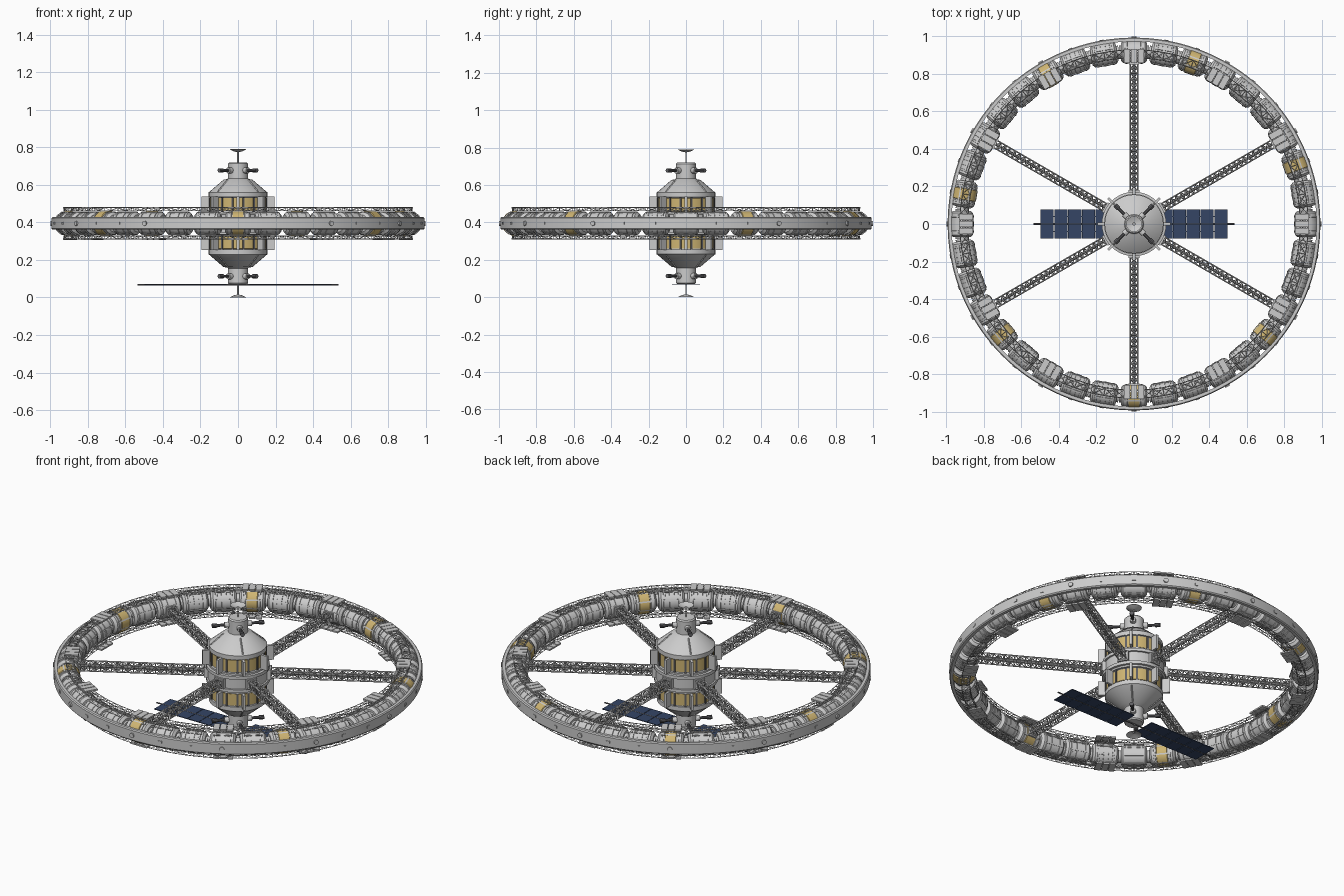
import bpy, bmesh, math
from mathutils import Vector, Matrix
from math import sin, cos, pi, radians

if "Cube" in bpy.data.objects:
    bpy.data.objects.remove(bpy.data.objects["Cube"])

ZC = 0.395  # height of the wheel plane


def material(name, col):
    m = bpy.data.materials.new(name)
    m.diffuse_color = (*col, 1)
    m.use_nodes = True
    m.node_tree.nodes["Principled BSDF"].inputs["Base Color"].default_value = m.diffuse_color
    return m


GOLD = material("window_gold", (0.62, 0.46, 0.17))
BLUE = material("cell_blue", (0.035, 0.06, 0.13))
DARK = material("dark_metal", (0.12, 0.12, 0.13))


def finish(name, bm, mat=None, smooth=False):
    bmesh.ops.recalc_face_normals(bm, faces=bm.faces)
    me = bpy.data.meshes.new(name)
    bm.to_mesh(me)
    bm.free()
    ob = bpy.data.objects.new(name, me)
    bpy.context.collection.objects.link(ob)
    if mat:
        me.materials.append(mat)
    if smooth:
        bpy.context.view_layer.objects.active = ob
        ob.select_set(True)
        bpy.ops.object.shade_smooth_by_angle(angle=radians(30))
        ob.select_set(False)
    return ob


def lathe(bm, profile, n, mat=Matrix(), closed=False):
    """Revolve (radius, height) points about z."""
    rings = [[bm.verts.new(mat @ Vector((r * cos(2 * pi * i / n), r * sin(2 * pi * i / n), h)))
              for i in range(n)] for r, h in profile]
    pairs = list(zip(rings, rings[1:]))
    if closed:
        pairs.append((rings[-1], rings[0]))
    for a, b in pairs:
        for i in range(n):
            j = (i + 1) % n
            bm.faces.new((a[i], a[j], b[j], b[i]))
    if not closed:
        bm.faces.new(rings[0])
        bm.faces.new(rings[-1])


def box(bm, c, s, mat=Matrix()):
    bmesh.ops.create_cube(bm, size=1, matrix=mat @ Matrix.Translation(c) @ Matrix.Diagonal((*s, 1)))


def strut(bm, a, b, r, n=4):
    a, b = Vector(a), Vector(b)
    d = b - a
    m = Matrix.Translation(a) @ d.to_track_quat('Z', 'Y').to_matrix().to_4x4()
    lathe(bm, [(r, 0), (r, d.length)], n, m)


def spin(deg):
    return Matrix.Rotation(radians(deg), 4, 'Z')


def truss(bm, frames, r, thin):
    """Box truss through a list of four-corner frames."""
    for k, (f, g) in enumerate(zip(frames, frames[1:])):
        for i in range(4):
            j = (i + 1) % 4
            strut(bm, f[i], g[i], r)
            strut(bm, f[i], f[j], thin)
            a, b = (f[i], g[j]) if k % 2 else (f[j], g[i])
            strut(bm, a, b, thin)


# Mirror matrix for the lower half of the hub and wheel
FLIP = Matrix.Translation((0, 0, 2 * ZC)) @ Matrix.Diagonal((1, 1, -1, 1))
HALVES = (Matrix(), FLIP)

# Outer rim band of the wheel, with studs and hatch plates
bm = bmesh.new()
lathe(bm, [(.972, ZC - .034), (.988, ZC - .034), (.993, ZC - .028), (.993, ZC + .028),
           (.988, ZC + .034), (.972, ZC + .034)], 144, closed=True)
finish("rim_band", bm, smooth=True)
bm = bmesh.new()
for k in range(36):
    m = spin(k * 10)
    if k % 3 == 0:
        strut(bm, m @ Vector((.985, 0, ZC)), m @ Vector((1, 0, ZC)), .013, 12)
    else:
        box(bm, (.993, 0, ZC), (.006, .022, .014), m)
finish("rim_studs", bm)

# Habitat modules: ribbed drums laid along the wheel
half = [(.034, -.081), (.034, -.07), (.046, -.07), (.060, -.058), (.060, -.046), (.064, -.045),
        (.064, -.036), (.061, -.035), (.061, -.014), (.064, -.013), (.064, -.005)]
profile = half + [(r, -h) for r, h in reversed(half)]
bm, bars, gold = bmesh.new(), bmesh.new(), bmesh.new()
for k in range(36):
    m = spin(k * 10) @ Matrix.Translation((.917, 0, ZC)) @ Matrix.Rotation(-pi / 2, 4, 'X')
    lathe(bm, profile, 24, m)
    for a in range(8):
        box(bars, (.063, 0, 0), (.006, .008, .1), m @ spin(a * 45 + 22.5))
    if k % 5 == 2:
        lathe(gold, [(.0635, -.03), (.0665, -.028), (.0665, .028), (.0635, .03)], 24, m)
finish("habitat_modules", bm, smooth=True)
finish("module_longerons", bars)
finish("module_windows", gold, GOLD, True)

# Truss rings above and below the modules
bm = bmesh.new()
N = 108
for s in (-1, 1):
    frames = [[spin(i * 360 / N) @ Vector((r, 0, ZC + s * h)) for r, h in
               ((.885, .067), (.928, .067), (.928, .084), (.885, .084))] for i in range(N + 1)]
    truss(bm, frames, .0022, .0014)
finish("ring_trusses", bm)

# Equipment panels on the truss rings
bm = bmesh.new()
for m in HALVES:
    for k in range(12):
        for y in (-.037, 0, .037):
            box(bm, (.895, y, ZC + .083), (.075, .033, .009), m @ spin(k * 30))
finish("truss_panels", bm)

# Six lattice spokes
bm = bmesh.new()
for k in range(6):
    m = spin(30 + 60 * k)
    w = .021
    frames = [[m @ Vector((.15 + .71 * i / 24, y, ZC + z)) for y, z in
               ((-w, -w), (w, -w), (w, w), (-w, w))] for i in range(25)]
    truss(bm, frames, .0038, .0024)
    strut(bm, m @ Vector((.15, 0, ZC)), m @ Vector((.87, 0, ZC)), .007, 8)
    box(bm, (.165, 0, ZC), (.03, .06, .06), m)
    box(bm, (.856, 0, ZC), (.014, .055, .055), m)
finish("spokes", bm)

# Central hub body
up = [(.172, .03), (.172, .048), (.16, .05), (.16, .06), (.148, .061), (.148, .139), (.157, .14),
      (.157, .165), (.150, .17), (.078, .232), (.058, .236), (.053, .24), (.053, .318), (.047, .325)]
bm = bmesh.new()
lathe(bm, [(r, ZC - h) for r, h in reversed(up)] + [(.163, ZC - .029), (.163, ZC + .029)]
      + [(r, ZC + h) for r, h in up], 32)
finish("hub_body", bm, smooth=True)

# Hub windows, frames, fins, docking arms and dishes, on both ends
win, post, fins, arms, dish = (bmesh.new() for _ in range(5))
for m in HALVES:
    lathe(win, [(.147, ZC + .064), (.151, ZC + .066), (.151, ZC + .134), (.147, ZC + .136)], 32, m)
    for k in range(16):
        box(post, (.152, 0, ZC + .1), (.008, .01, .078), m @ spin(k * 22.5 + 11.25))
    for k in range(8):
        box(fins, (.174, 0, ZC + .1), (.042, .014, .085), m @ spin(k * 45))
    for k in range(4):
        q = m @ spin(45 + 90 * k)
        z = ZC + .282
        strut(arms, q @ Vector((.05, 0, z)), q @ Vector((.14, 0, z)), .008, 10)
        strut(arms, q @ Vector((.115, 0, z)), q @ Vector((.142, 0, z)), .012, 10)
        strut(fins, q @ Vector((.05, 0, z)), q @ Vector((.075, 0, z)), .016, 12)
        # ribs on the conical shoulder
        strut(fins, q @ Vector((.078, 0, ZC + .232)), q @ Vector((.15, 0, ZC + .17)), .004)
    strut(dish, m @ Vector((0, 0, ZC + .32)), m @ Vector((0, 0, ZC + .385)), .004, 8)
    lathe(dish, [(.006, ZC + .38), (.024, ZC + .384), (.042, ZC + .393), (.042, ZC + .395),
                 (.024, ZC + .387), (.006, ZC + .383)], 24, m, closed=True)
finish("hub_windows", win, GOLD, True)
finish("window_posts", post, DARK)
finish("hub_fins", fins)
finish("docking_arms", arms, DARK)
finish("antenna_dishes", dish, smooth=True)

# Solar wings under the hub
boom, cells = bmesh.new(), bmesh.new()
strut(boom, (-.535, 0, .067), (.535, 0, .067), .004, 8)
for s in (-1, 1):
    for i in range(6):
        x = s * (.463 - i * .0735)
        for y in (-.0395, .0395):
            box(cells, (x, y, .067), (.07, .073, .004))
    for y in (-.04, .04):
        box(boom, (s * .28, y, .067), (.43, .004, .003))
finish("solar_boom", boom, DARK)
finish("solar_cells", cells, BLUE)
